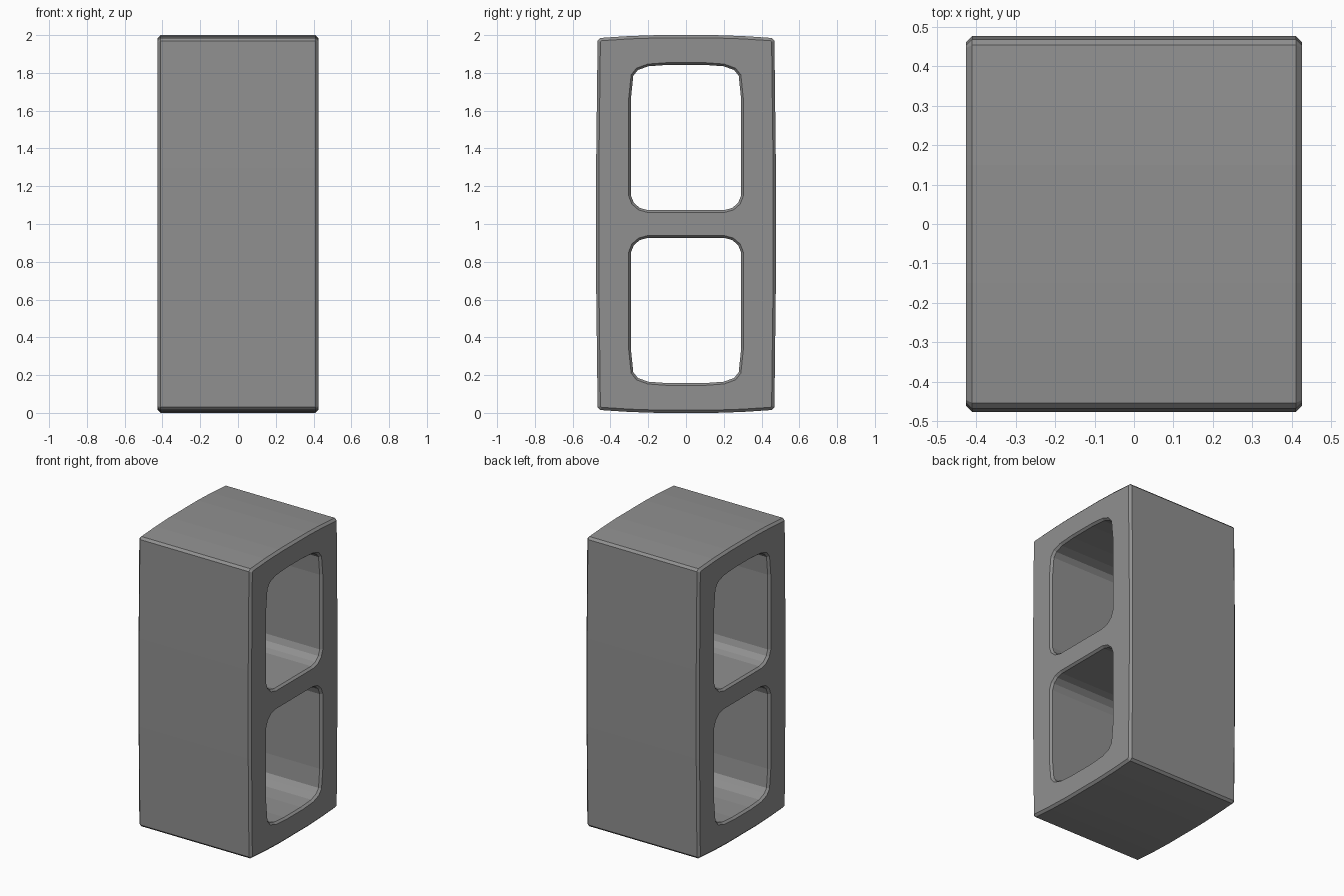
import bpy, bmesh
from mathutils import Vector

if "Cube" in bpy.data.objects:
    bpy.data.objects.remove(bpy.data.objects["Cube"])

HALF_X, CHAMFER = 0.425, 0.015


def offset(loop, d):
    """Offset a counter-clockwise loop outward by d."""
    out = []
    n = len(loop)
    for i in range(n):
        p, a, b = Vector(loop[i]), Vector(loop[i - 1]), Vector(loop[(i + 1) % n])
        e1, e2 = (p - a).normalized(), (b - p).normalized()
        n1, n2 = Vector((e1.y, -e1.x)), Vector((e2.y, -e2.x))
        out.append(tuple(p + (n1 + n2) * d / (1 + n1.dot(n2))))
    return out


def mirror_y(right):
    """Close a right-hand profile (listed bottom to top) across y = 0."""
    return right + [(-y, z) for y, z in reversed(right)]


# Slightly bulging outer outline in the y-z plane
lower = [(0.15, 0.0), (0.30, 0.005), (0.453, 0.015), (0.468, 0.03), (0.476, 0.7)]
outer = mirror_y(lower + [(y, 2 - z) for y, z in reversed(lower)])

# Rounded hollow cores, the lower one mirrored from the upper
core = [(0.20, 1.073), (0.245, 1.085), (0.277, 1.113), (0.292, 1.152),
        (0.292, 1.66), (0.279, 1.785), (0.255, 1.815), (0.20, 1.835), (0.09, 1.843)]
upper_core = mirror_y(core)
lower_core = mirror_y([(y, 2 - z) for y, z in reversed(core)])

bm = bmesh.new()
caps = {-1: [], 1: []}
for loop, grow in ((outer, -CHAMFER), (upper_core, CHAMFER * 0.8), (lower_core, CHAMFER * 0.8)):
    flared = offset(loop, grow)
    rings = []
    for x, pts in ((-HALF_X, flared), (-HALF_X + CHAMFER, loop),
                   (HALF_X - CHAMFER, loop), (HALF_X, flared)):
        rings.append([bm.verts.new((x, y, z)) for y, z in pts])
    n = len(loop)
    for r, s in zip(rings, rings[1:]):
        for i in range(n):
            j = (i + 1) % n
            bm.faces.new((r[i], r[j], s[j], s[i]))
    for side, ring in ((-1, rings[0]), (1, rings[3])):
        caps[side] += [bm.edges.get((ring[i], ring[(i + 1) % n])) for i in range(n)]

# End faces with the two openings
for side, edges in caps.items():
    bmesh.ops.triangle_fill(bm, edges=edges, use_beauty=True, normal=(side, 0, 0))
bmesh.ops.recalc_face_normals(bm, faces=bm.faces[:])

mesh = bpy.data.meshes.new("hollow_block")
bm.to_mesh(mesh)
bm.free()
block = bpy.data.objects.new("hollow_block", mesh)
bpy.context.collection.objects.link(block)

mat = bpy.data.materials.new("concrete grey")
mat.diffuse_color = (0.28, 0.28, 0.28, 1)
mat.use_nodes = True
mat.node_tree.nodes["Principled BSDF"].inputs["Base Color"].default_value = mat.diffuse_color
mesh.materials.append(mat)
